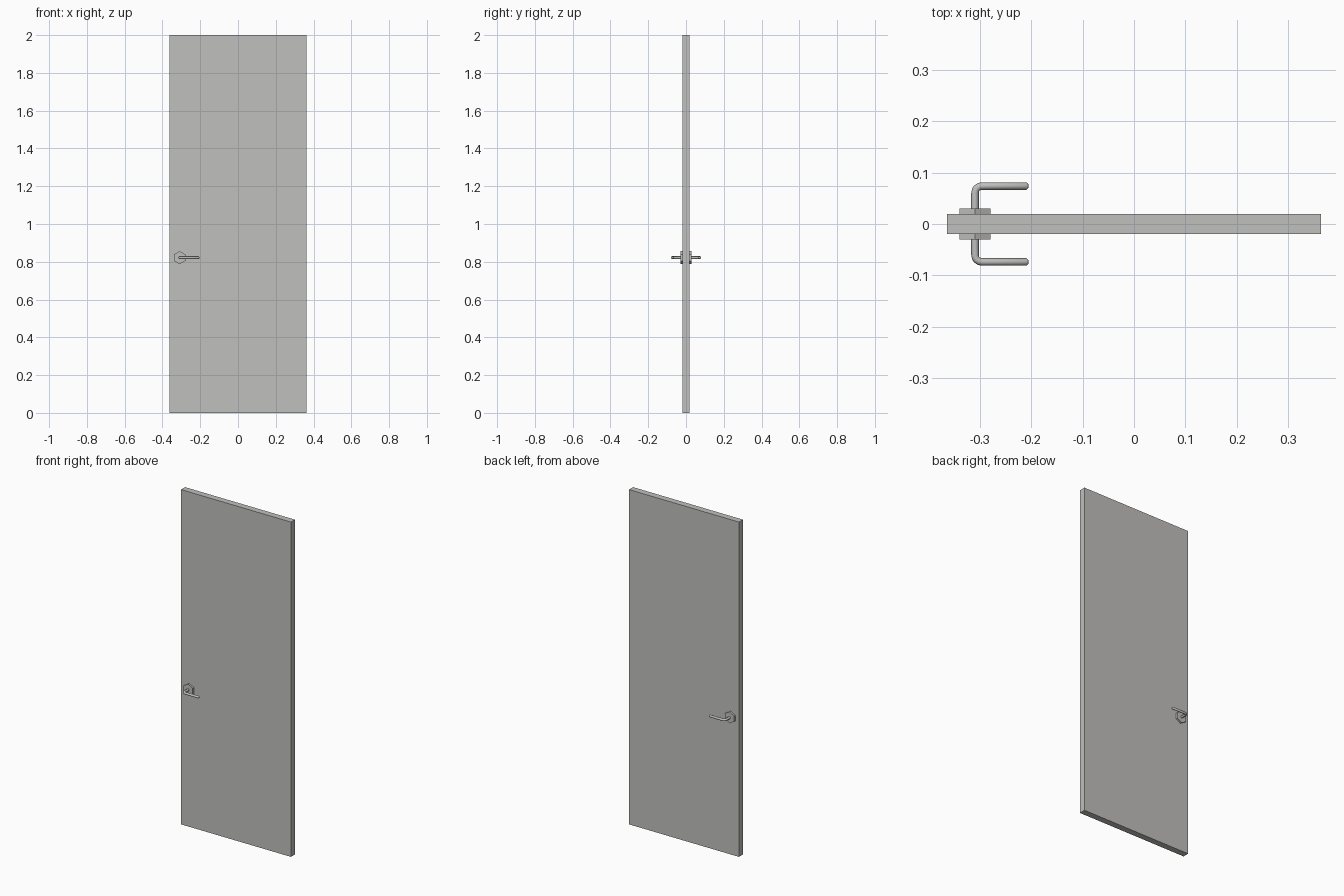
import bpy, bmesh, math
from mathutils import Vector

if "Cube" in bpy.data.objects:
    bpy.data.objects.remove(bpy.data.objects["Cube"])

def material(name, col):
    m = bpy.data.materials.new(name)
    m.diffuse_color = (*col, 1)
    m.use_nodes = True
    m.node_tree.nodes["Principled BSDF"].inputs["Base Color"].default_value = m.diffuse_color
    return m

GREY = material("warm_grey", (0.53, 0.525, 0.51))
HX, HZ = -0.309, 0.822          # handle axis

def finish(name, bm, smooth=None):
    bmesh.ops.recalc_face_normals(bm, faces=bm.faces)
    me = bpy.data.meshes.new(name)
    bm.to_mesh(me)
    bm.free()
    me.materials.append(GREY)
    ob = bpy.data.objects.new(name, me)
    bpy.context.collection.objects.link(ob)
    if smooth:
        bpy.context.view_layer.objects.active = ob
        ob.select_set(True)
        bpy.ops.object.shade_smooth_by_angle(angle=math.radians(smooth))
        ob.select_set(False)

def loft(bm, rings):
    rows = [[bm.verts.new(p) for p in r] for r in rings]
    n = len(rows[0])
    for a, b in zip(rows, rows[1:]):
        for i in range(n):
            bm.faces.new((a[i], a[(i + 1) % n], b[(i + 1) % n], b[i]))
    bm.faces.new(rows[0])
    bm.faces.new(rows[-1])

# door slab
bm = bmesh.new()
bmesh.ops.create_cube(bm, size=1)
for v in bm.verts:
    v.co = (v.co.x * 0.726, v.co.y * 0.038, (v.co.z + 0.5) * 2)
finish("door_slab", bm)

for side, s in (("front", -1), ("back", 1)):
    # hexagonal rose plate
    bm = bmesh.new()
    loft(bm, [[(HX + 0.0345 * math.sin(i * math.pi / 3), s * y,
                HZ + 0.0345 * math.cos(i * math.pi / 3)) for i in range(6)]
              for y in (0.018, 0.030)])
    finish(side + "_rose", bm)

    # bent lever: straight neck, rounded corner, straight grip with bevelled tip
    R, r, ya = 0.013, 0.0073, 0.0737
    path = [(HX, 0.028, 0, r)]
    for k in range(5):
        a = k / 4 * math.pi / 2
        path.append((HX + R * (1 - math.cos(a)), ya - R + R * math.sin(a), a, r))
    path += [(-0.209, ya, math.pi / 2, r), (-0.205, ya, math.pi / 2, r * 0.45)]
    rings = []
    for x, y, a, rad in path:
        n = Vector((math.cos(a), -math.sin(a), 0))
        ring = []
        for i in range(8):
            t = i * math.pi / 4
            p = Vector((x, y, HZ)) + n * rad * math.cos(t) + Vector((0, 0, rad * math.sin(t)))
            ring.append((p.x, s * p.y, p.z))
        rings.append(ring)
    bm = bmesh.new()
    loft(bm, rings)
    finish(side + "_lever", bm, 50)
